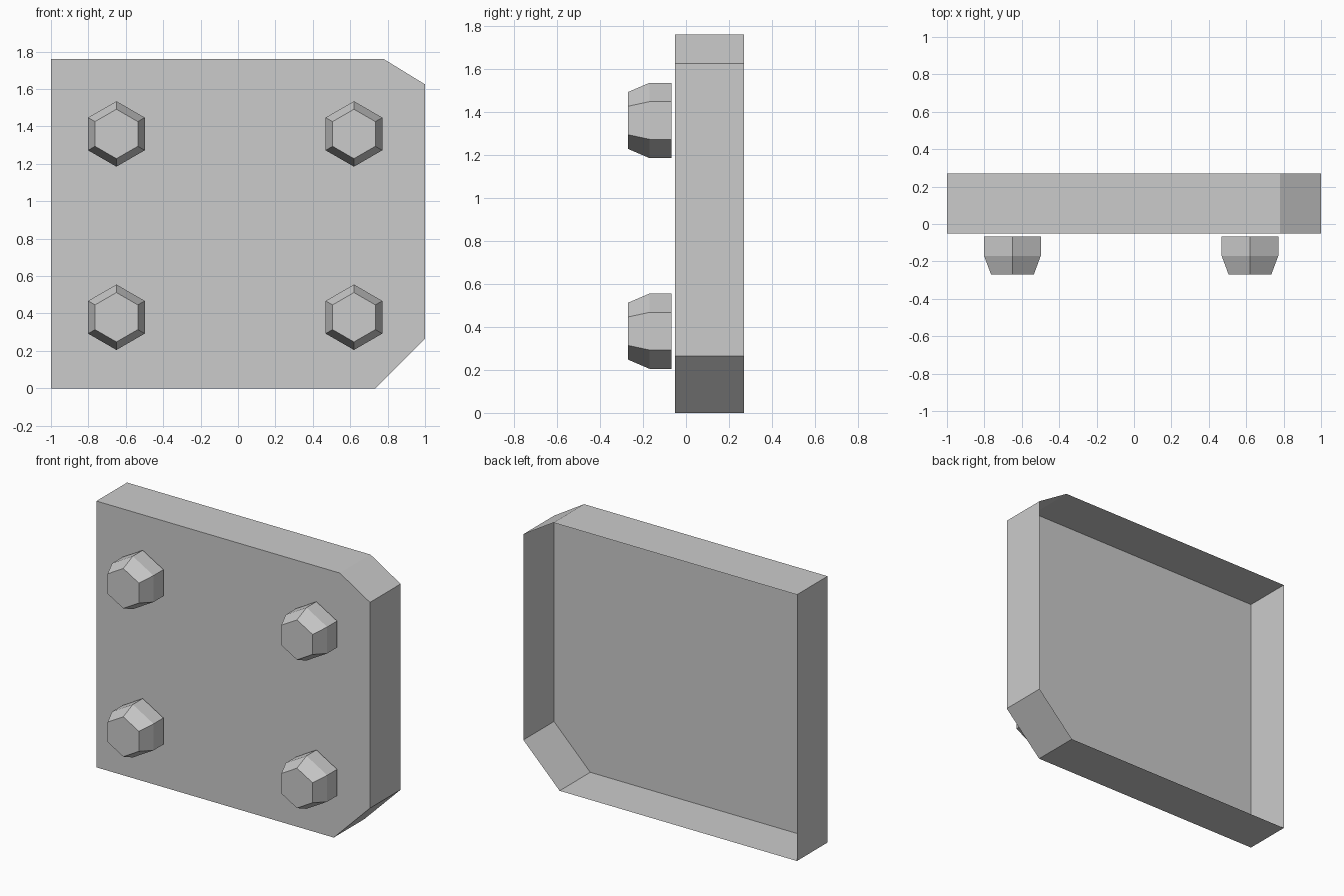
import bpy
import bmesh
import math

cube = bpy.data.objects.get("Cube")
if cube:
    bpy.data.objects.remove(cube, do_unlink=True)

grey = bpy.data.materials.new("light_grey")
grey.use_nodes = True
colour = (0.6, 0.6, 0.6, 1)
grey.diffuse_color = colour
grey.node_tree.nodes["Principled BSDF"].inputs["Base Color"].default_value = colour


def open_shell(name, sections, location=(0, 0, 0)):
    """Capped front, skirted through (outline, y) sections, open at the back."""
    bm = bmesh.new()
    rings = [[bm.verts.new((x, y, z)) for x, z in outline] for outline, y in sections]
    bm.faces.new(rings[0])
    for near, far in zip(rings, rings[1:]):
        for i in range(len(near)):
            j = (i + 1) % len(near)
            bm.faces.new((near[j], near[i], far[i], far[j]))
    mesh = bpy.data.meshes.new(name)
    bm.to_mesh(mesh)
    bm.free()
    mesh.materials.append(grey)
    obj = bpy.data.objects.new(name, mesh)
    obj.location = location
    bpy.context.collection.objects.link(obj)
    return obj


def hexagon(radius):
    angles = [math.radians(30 + 60 * i) for i in range(6)]
    return [(radius * math.cos(a), radius * math.sin(a)) for a in angles]


# Plate with two clipped corners and a hollow back
outline = [(-1, 0), (0.735, 0), (1, 0.265), (1, 1.625), (0.78, 1.76), (-1, 1.76)]
open_shell("plate", [(outline, -0.05), (outline, 0.27)])

# Four tapered hexagonal bolt heads, standing just off the plate
bolt = [(hexagon(0.132), -0.27), (hexagon(0.175), -0.17), (hexagon(0.175), -0.067)]
for side, x in (("right", -0.65), ("left", 0.62)):
    for level, z in (("lower", 0.38), ("upper", 1.36)):
        open_shell(f"bolt_{level}_{side}", bolt, (x, 0, z))
